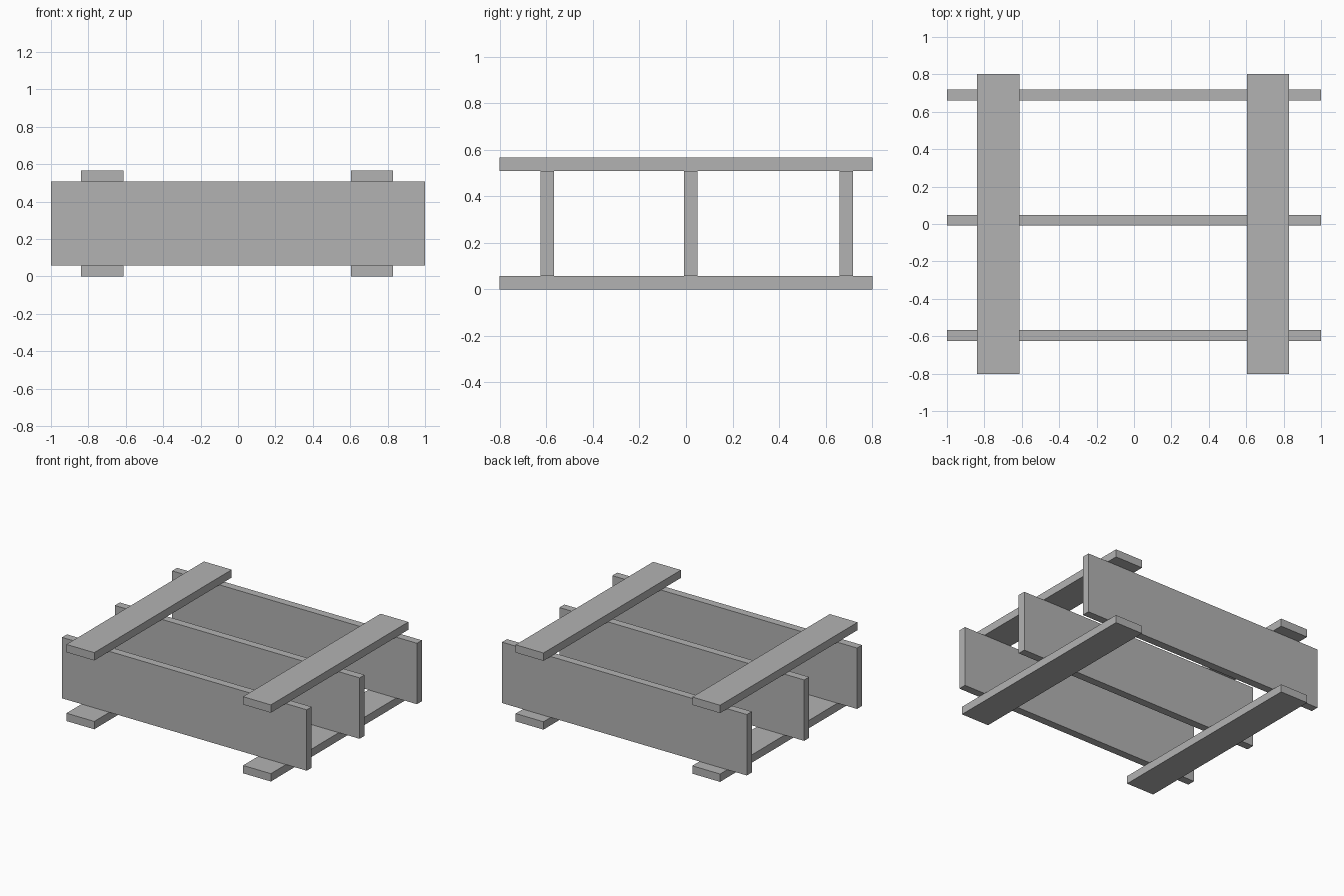
import bpy

if "Cube" in bpy.data.objects:
    bpy.data.objects.remove(bpy.data.objects["Cube"])

wood = bpy.data.materials.new("plain grey")
wood.diffuse_color = (0.45, 0.45, 0.45, 1)
wood.use_nodes = True
wood.node_tree.nodes["Principled BSDF"].inputs["Base Color"].default_value = wood.diffuse_color


def box(name, x, y, z):
    """Box spanning the given (min, max) ranges."""
    spans = (x, y, z)
    bpy.ops.mesh.primitive_cube_add(size=1, location=[(a + b) / 2 for a, b in spans])
    ob = bpy.context.object
    ob.name = name
    ob.scale = [b - a for a, b in spans]
    bpy.ops.object.transform_apply(location=False, rotation=False, scale=True)
    ob.data.materials.append(wood)


T = 0.058            # plank thickness
TOP = 0.508          # top of the upright boards

# Upright boards running left to right
for name, y in (("front_board", -0.626), ("middle_board", -0.009), ("back_board", 0.66)):
    box(name, (-1, 1), (y, y + T), (T, TOP))

# Flat slats running front to back, below and above the boards
for side, x in (("left", (-0.84, -0.613)), ("right", (0.603, 0.83))):
    box(side + "_bottom_slat", x, (-0.802, 0.802), (0, T))
    box(side + "_top_slat", x, (-0.802, 0.802), (TOP, TOP + T))
